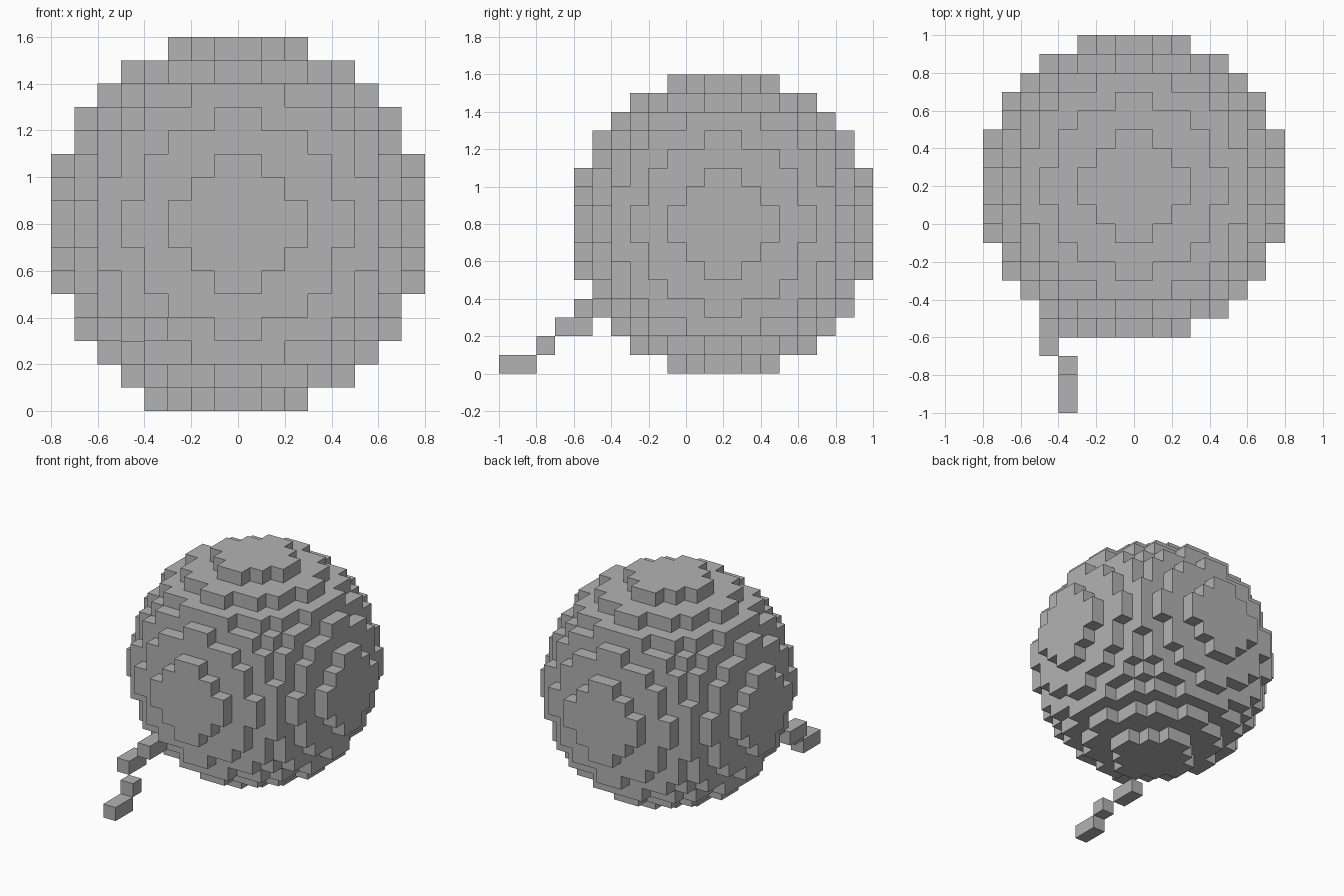
import bpy
import bmesh
from itertools import product
from mathutils import Matrix, Vector

cube = bpy.data.objects.get("Cube")
if cube:
    bpy.data.objects.remove(cube, do_unlink=True)

UNIT = 0.1                          # edge of one block
RADIUS = 8                          # ball radius in blocks
CENTRE = Vector((0, 0.2, 0.8))

grey = bpy.data.materials.new("plain_grey")
grey.use_nodes = True
grey.diffuse_color = (0.448, 0.448, 0.448, 1)
grey.node_tree.nodes["Principled BSDF"].inputs["Base Color"].default_value = grey.diffuse_color


def finish(bm, name):
    mesh = bpy.data.meshes.new(name)
    bm.to_mesh(mesh)
    bm.free()
    mesh.materials.append(grey)
    obj = bpy.data.objects.new(name, mesh)
    bpy.context.collection.objects.link(obj)
    return obj


def solid(cell):
    return sum((c + 0.5) ** 2 for c in cell) < RADIUS ** 2


# Block ball: only the outward faces of its cells
bm = bmesh.new()
corners = {}


def corner(point):
    if point not in corners:
        corners[point] = bm.verts.new(CENTRE + Vector(point) * UNIT)
    return corners[point]


for cell in product(range(-RADIUS, RADIUS), repeat=3):
    if not solid(cell):
        continue
    for axis, side in product(range(3), (0, 1)):
        neighbour = list(cell)
        neighbour[axis] += 1 if side else -1
        if solid(neighbour):
            continue
        ring = []
        for u, v in ((0, 0), (1, 0), (1, 1), (0, 1)):
            p = list(cell)
            p[axis] += side
            p[(axis + 1) % 3] += u
            p[(axis + 2) % 3] += v
            ring.append(corner(tuple(p)))
        bm.faces.new(ring if side else ring[::-1])
finish(bm, "block_ball")

# Stepped tail: low corner and length along y of each piece
tail_steps = [
    ((-0.4, -1.0, 0.0), 0.2),
    ((-0.4, -0.8, 0.1), 0.1),
    ((-0.5, -0.7, 0.2), 0.2),
    ((-0.4, -0.6, 0.3), 0.2),
]
bm = bmesh.new()
for low, length in tail_steps:
    size = Vector((UNIT, length, UNIT))
    place = Matrix.Translation(Vector(low) + size / 2) @ Matrix.Diagonal((*size, 1))
    bmesh.ops.create_cube(bm, size=1, matrix=place)
finish(bm, "stepped_tail")
